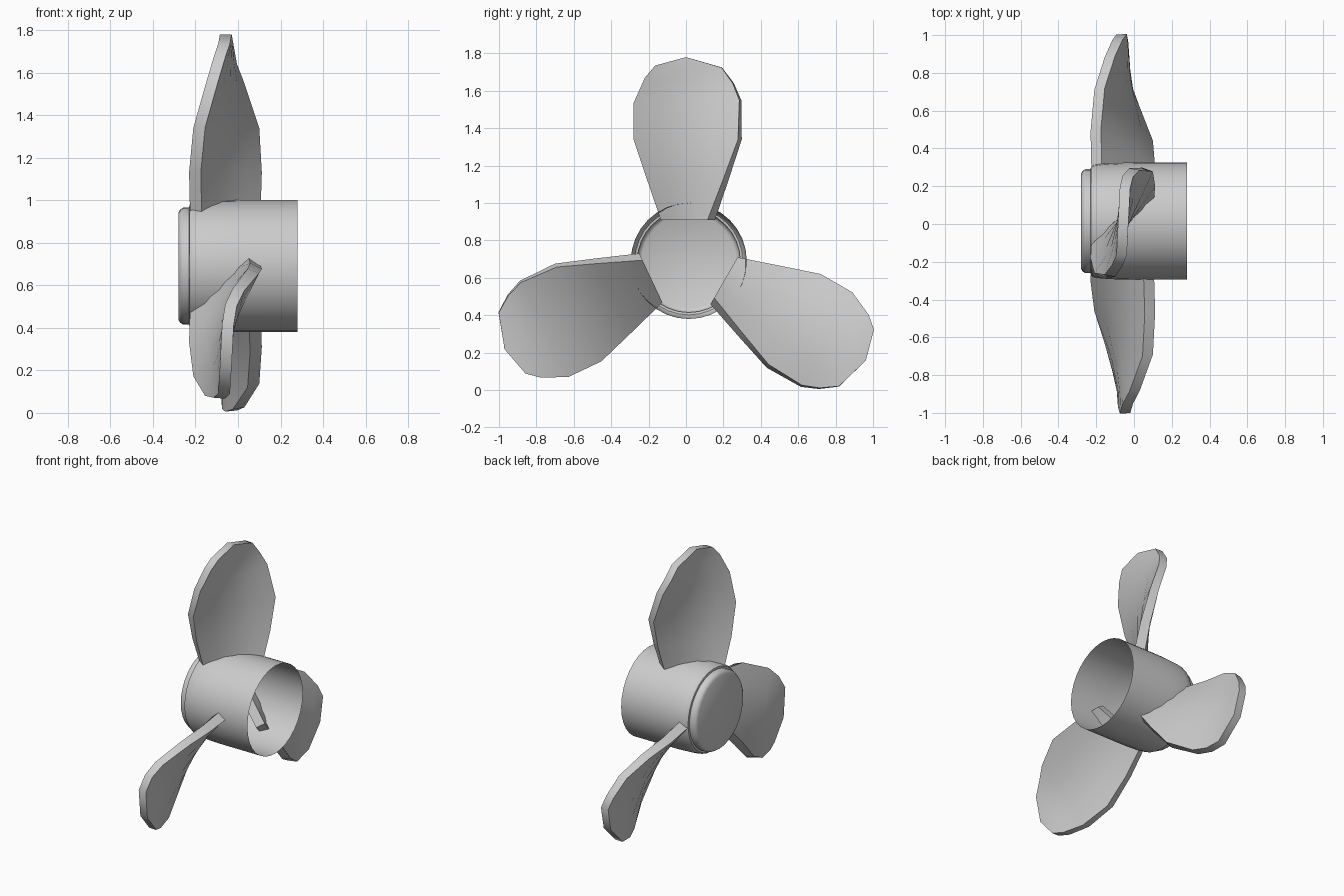
import bpy, bmesh
from math import cos, sin, pi, radians
from mathutils import Vector

cube = bpy.data.objects.get("Cube")
if cube:
    bpy.data.objects.remove(cube)

CENTRE = Vector((0, 0.015, 0.69))

metal = bpy.data.materials.new("plain_grey")
metal.use_nodes = True
GREY = (0.6, 0.6, 0.6, 1)
metal.diffuse_color = GREY
metal.node_tree.nodes["Principled BSDF"].inputs["Base Color"].default_value = GREY


def finish(name, bm):
    bmesh.ops.recalc_face_normals(bm, faces=bm.faces)
    mesh = bpy.data.meshes.new(name)
    bm.to_mesh(mesh)
    bm.free()
    mesh.materials.append(metal)
    ob = bpy.data.objects.new(name, mesh)
    bpy.context.collection.objects.link(ob)
    ob.location = CENTRE
    bpy.ops.object.select_all(action='DESELECT')
    ob.select_set(True)
    bpy.context.view_layer.objects.active = ob
    bpy.ops.object.shade_smooth_by_angle(angle=radians(40))
    return ob


# Hub: thin open tube with a rounded, stepped nose cap, turned about x
PROFILE = [(-0.28, 0.252), (-0.272, 0.266), (-0.258, 0.275), (-0.23, 0.275),
           (-0.228, 0.288), (-0.215, 0.297), (-0.17, 0.304), (-0.08, 0.309),
           (0, 0.31), (0.28, 0.31)]
SEGMENTS = 32
bm = bmesh.new()
rings = []
for x, r in PROFILE:
    rings.append([bm.verts.new((x, r * cos(2 * pi * i / SEGMENTS), r * sin(2 * pi * i / SEGMENTS)))
                  for i in range(SEGMENTS)])
for a, b in zip(rings, rings[1:]):
    for i in range(SEGMENTS):
        j = (i + 1) % SEGMENTS
        bm.faces.new((a[i], a[j], b[j], b[i]))
bm.faces.new(rings[0])
finish("hub", bm)

# Blade front face: left and right rim points (x, y, z) of each row, root to tip
TIP = (-0.03, 0, 1.78)
ROWS = [((-0.17, -0.135, 0.91), (0.105, 0.115, 0.91)),
        ((-0.175, -0.21, 1.13), (0.112, 0.2, 1.13)),
        ((-0.155, -0.28, 1.34), (0.1, 0.278, 1.34)),
        ((-0.1, -0.28, 1.535), (0.03, 0.285, 1.55)),
        ((-0.06, -0.22, 1.67), (-0.005, 0.25, 1.64)),
        ((-0.038, -0.165, 1.735), (-0.02, 0.19, 1.725))]
COLUMNS = 4


def blade(name, degrees, shift=(0, 0, 0)):
    bm = bmesh.new()

    def add(point, is_back):
        p = Vector(point)
        if is_back:
            p += Vector((-0.055, 0.046 * (TIP[2] - p.z), 0))
        return bm.verts.new(p - CENTRE)

    rims = []
    for is_back in (False, True):
        # Each twisted face is ruled straight across, row by row
        grid = [[add(Vector(l).lerp(Vector(r), c / COLUMNS), is_back)
                 for c in range(COLUMNS + 1)] for l, r in ROWS]
        tip = add(TIP, is_back)
        for a, b in zip(grid, grid[1:]):
            for c in range(COLUMNS):
                bm.faces.new((a[c], a[c + 1], b[c + 1], b[c]))
        for c in range(COLUMNS):
            bm.faces.new((grid[-1][c], grid[-1][c + 1], tip))
        rims.append(grid[0] + [row[-1] for row in grid[1:]] + [tip]
                    + [row[0] for row in reversed(grid[1:])])
    # Rim joining the two faces
    front, back = rims
    for i in range(len(front)):
        bm.faces.new((front[i - 1], back[i - 1], back[i], front[i]))
    ob = finish(name, bm)
    ob.rotation_euler.x = radians(degrees)
    ob.location += Vector(shift)


blade("top_blade", 0)
blade("front_blade", 115.3, (0, -0.006, 0.008))
blade("back_blade", -120, (0, -0.005, 0))
